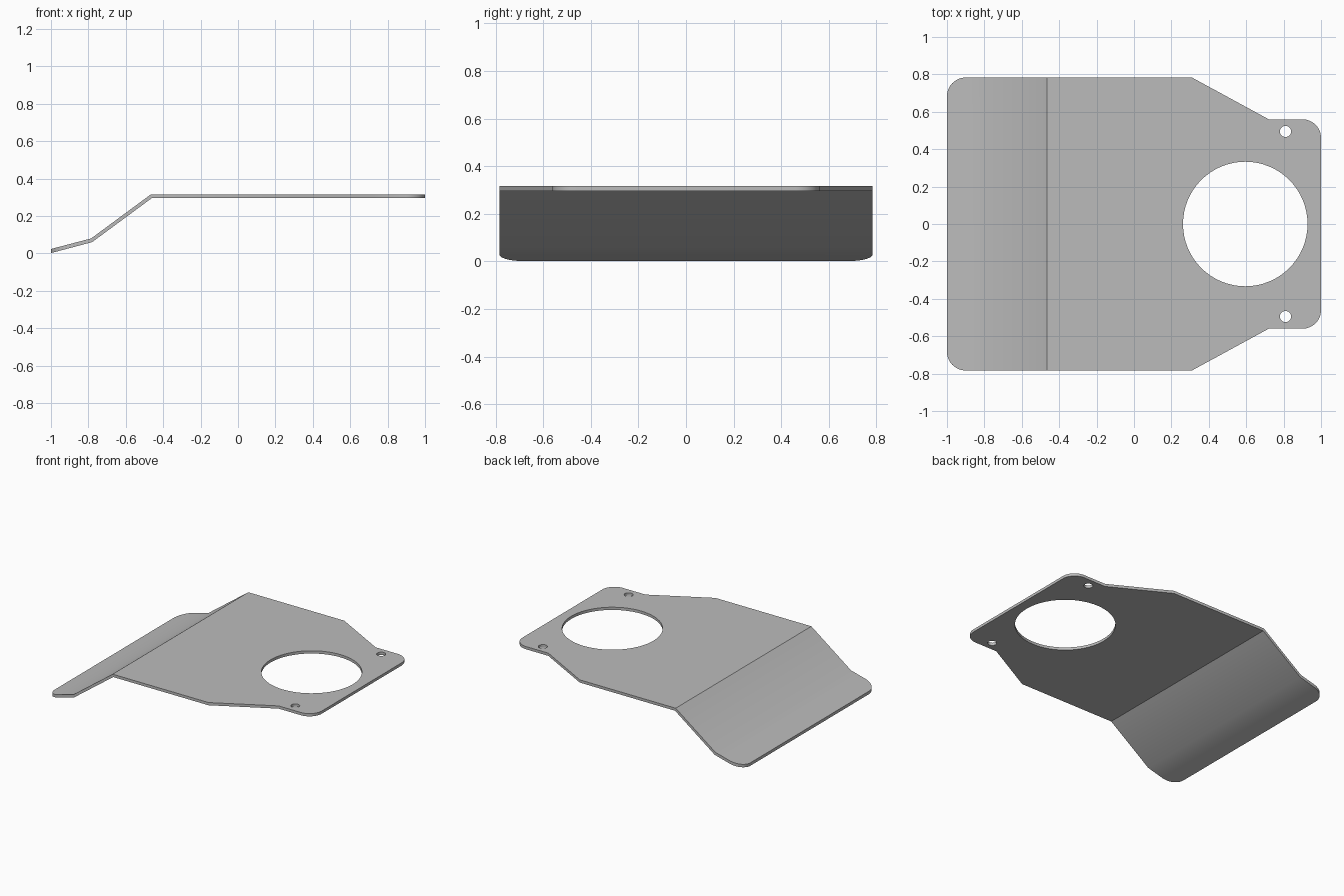
import bpy, bmesh, math
from mathutils import Vector

if "Cube" in bpy.data.objects:
    bpy.data.objects.remove(bpy.data.objects["Cube"], do_unlink=True)


def prism(name, points, direction):
    """Extrude a closed flat outline into a solid object."""
    bm = bmesh.new()
    face = bm.faces.new([bm.verts.new(p) for p in points])
    out = bmesh.ops.extrude_face_region(bm, geom=[face])
    moved = [g for g in out["geom"] if isinstance(g, bmesh.types.BMVert)]
    bmesh.ops.translate(bm, verts=moved, vec=Vector(direction))
    bmesh.ops.recalc_face_normals(bm, faces=bm.faces)
    mesh = bpy.data.meshes.new(name)
    bm.to_mesh(mesh)
    bm.free()
    obj = bpy.data.objects.new(name, mesh)
    bpy.context.collection.objects.link(obj)
    return obj


def arc(cx, cy, radius, start, end, steps):
    angles = [math.radians(start + (end - start) * i / steps) for i in range(steps + 1)]
    return [(cx + radius * math.cos(a), cy + radius * math.sin(a)) for a in angles]


def cut(target, cutter, operation):
    """Apply a boolean and discard its cutter."""
    mod = target.modifiers.new("cut", "BOOLEAN")
    mod.operation, mod.solver, mod.object = operation, "EXACT", cutter
    bpy.ops.object.select_all(action="DESELECT")
    bpy.context.view_layer.objects.active = target
    target.select_set(True)
    bpy.ops.object.modifier_apply(modifier=mod.name)
    bpy.data.objects.remove(cutter, do_unlink=True)


# Bent sheet: side profile swept across the width
top = [(-1.1, -0.003), (-0.785, 0.08), (-0.465, 0.316), (1.1, 0.316)]
bottom = [(1.1, 0.296), (-0.46, 0.296), (-0.78, 0.06), (-1.1, -0.025)]
plate = prism("bent_plate", [(x, -0.9, z) for x, z in top + bottom], (0, 1.8, 0))

# Plan outline: rounded corners and tapered shoulders, mirrored across y
half = [(0.31, 0.783), (0.72, 0.56)]
half = arc(-0.9, 0.683, 0.1, 180, 90, 12) + half + arc(0.9, 0.46, 0.1, 90, 0, 12)
outline = half + [(x, -y) for x, y in reversed(half)]
cut(plate, prism("outline_cutter", [(x, y, -0.5) for x, y in outline], (0, 0, 1.5)), "INTERSECT")

# Large opening and two screw holes
for x, y, radius, sides in ((0.595, 0, 0.333, 64), (0.81, 0.495, 0.03, 24), (0.81, -0.495, 0.03, 24)):
    ring = arc(x, y, radius, 0, 360, sides)[:-1]
    cut(plate, prism("hole_cutter", [(px, py, -0.5) for px, py in ring], (0, 0, 1.5)), "DIFFERENCE")

# Plain grey metal
grey = bpy.data.materials.new("grey_metal")
grey.use_nodes = True
colour = (0.5, 0.5, 0.5, 1)
grey.diffuse_color = colour
grey.node_tree.nodes["Principled BSDF"].inputs["Base Color"].default_value = colour
plate.data.materials.clear()
plate.data.materials.append(grey)
for poly in plate.data.polygons:
    poly.material_index = 0

# Soft lower bend, crisp upper bend and rims
bpy.ops.object.shade_smooth_by_angle(angle=math.radians(30))
